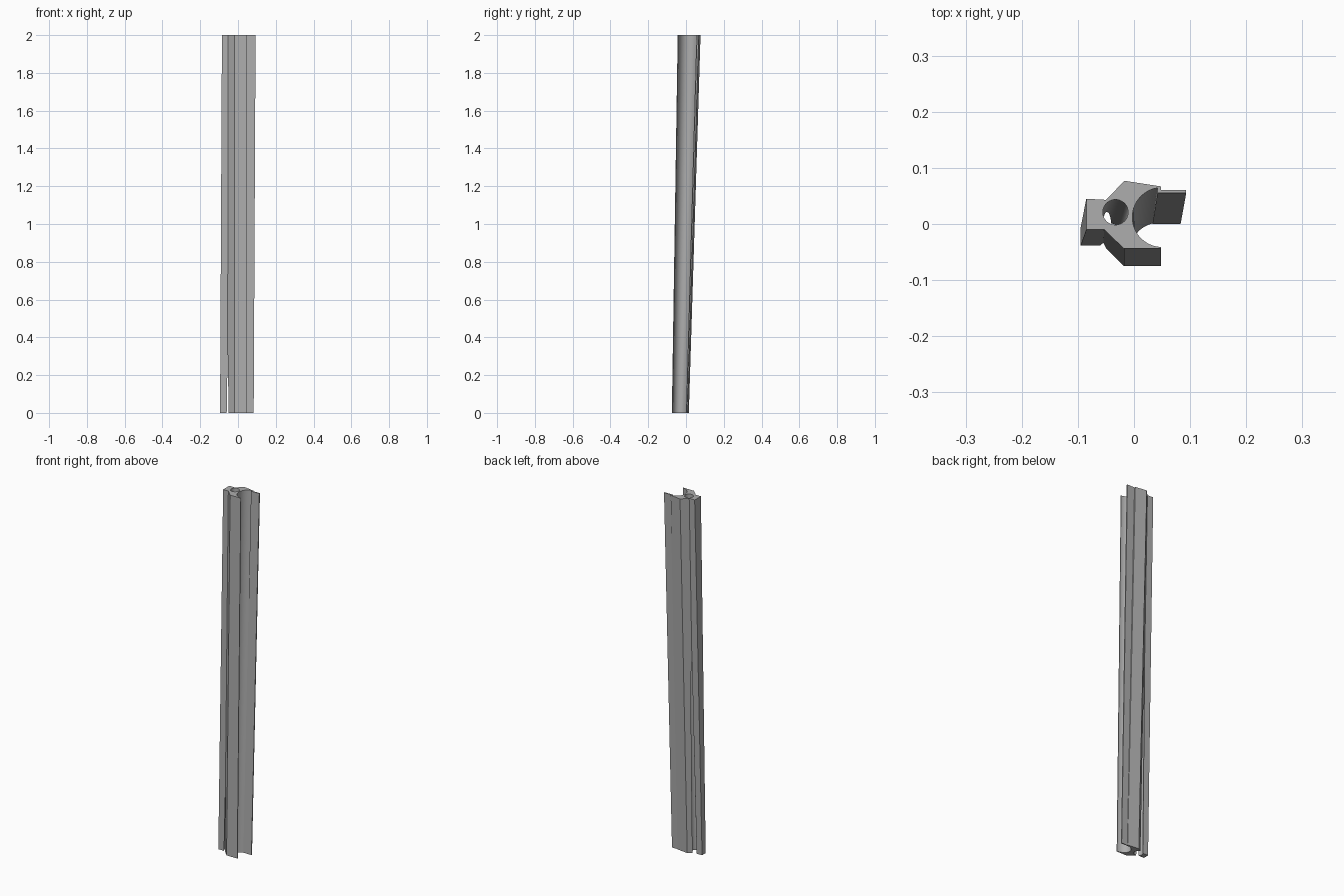
import bpy, bmesh, math
from mathutils import Vector

cube = bpy.data.objects.get("Cube")
if cube:
    bpy.data.objects.remove(cube, do_unlink=True)

HEIGHT = 2.0

grey = bpy.data.materials.new("plain_grey")
grey.use_nodes = True
color = (0.42, 0.42, 0.42, 1)
grey.diffuse_color = color
grey.node_tree.nodes["Principled BSDF"].inputs["Base Color"].default_value = color


def arc(cx, cy, rx, ry, start, end, steps=24):
    """Points along part of an ellipse, angles in degrees."""
    angles = [math.radians(start + (end - start) * i / steps) for i in range(steps + 1)]
    return [(cx + rx * math.cos(a), cy + ry * math.sin(a)) for a in angles]


def loft(name, bottom, top, z0=0.0, z1=HEIGHT):
    """Solid between two outlines with matching points."""
    bm = bmesh.new()
    low = [bm.verts.new((x, y, z0)) for x, y in bottom]
    high = [bm.verts.new((x, y, z1)) for x, y in top]
    n = len(low)
    for i in range(n):
        j = (i + 1) % n
        bm.faces.new((low[i], low[j], high[j], high[i]))
    bm.faces.new(low[::-1])
    bm.faces.new(high)
    mesh = bpy.data.meshes.new(name)
    bm.to_mesh(mesh)
    bm.free()
    mesh.materials.append(grey)
    obj = bpy.data.objects.new(name, mesh)
    bpy.context.collection.objects.link(obj)
    return obj


# Outline at the top: left tongue, front lip, round channel, thin right fin, back
top = [(-0.085, -0.01), (-0.053, -0.01), (-0.018, -0.044), (0.048, -0.044)]
top += arc(0.05, 0.012, 0.053, 0.053, 268, 99)
top += [(0.042, 0.055), (0.093, 0.055), (0.093, 0.061), (0.048, 0.061),
        (0.048, 0.067), (-0.017, 0.077), (-0.05, 0.043), (-0.085, 0.045)]

# Outline at the foot: flatter and moved forward
foot = [(-0.095, -0.038), (-0.055, -0.038), (-0.018, -0.075), (0.048, -0.075)]
foot += arc(0.05, -0.034, 0.051, 0.037, 268, 109)
foot += [(0.033, 0.0), (0.083, 0.0), (0.083, 0.005), (0.047, 0.005),
         (0.047, 0.008), (-0.018, 0.015), (-0.052, -0.006), (-0.095, -0.006)]

rail = loft("channel_rail", foot, top)

# Slanted bore, extended past both ends for a clean cut
a, b = Vector((-0.045, -0.021)), Vector((-0.033, 0.021))
extra = (b - a) * 0.05
ends = [arc(c.x, c.y, 0.0225, 0.0225, 0, 352.5, 47) for c in (a - extra, b + extra)]
bore = loft("bore_cutter", ends[0], ends[1], -0.05 * HEIGHT, 1.05 * HEIGHT)
bore.hide_render = True

cut = rail.modifiers.new("bore", "BOOLEAN")
cut.operation = "DIFFERENCE"
cut.solver = "EXACT"
cut.object = bore

bpy.ops.object.select_all(action="DESELECT")
rail.select_set(True)
bpy.context.view_layer.objects.active = rail
bpy.ops.object.modifier_apply(modifier=cut.name)
bpy.data.objects.remove(bore, do_unlink=True)
bpy.ops.object.shade_smooth_by_angle(angle=math.radians(20))
